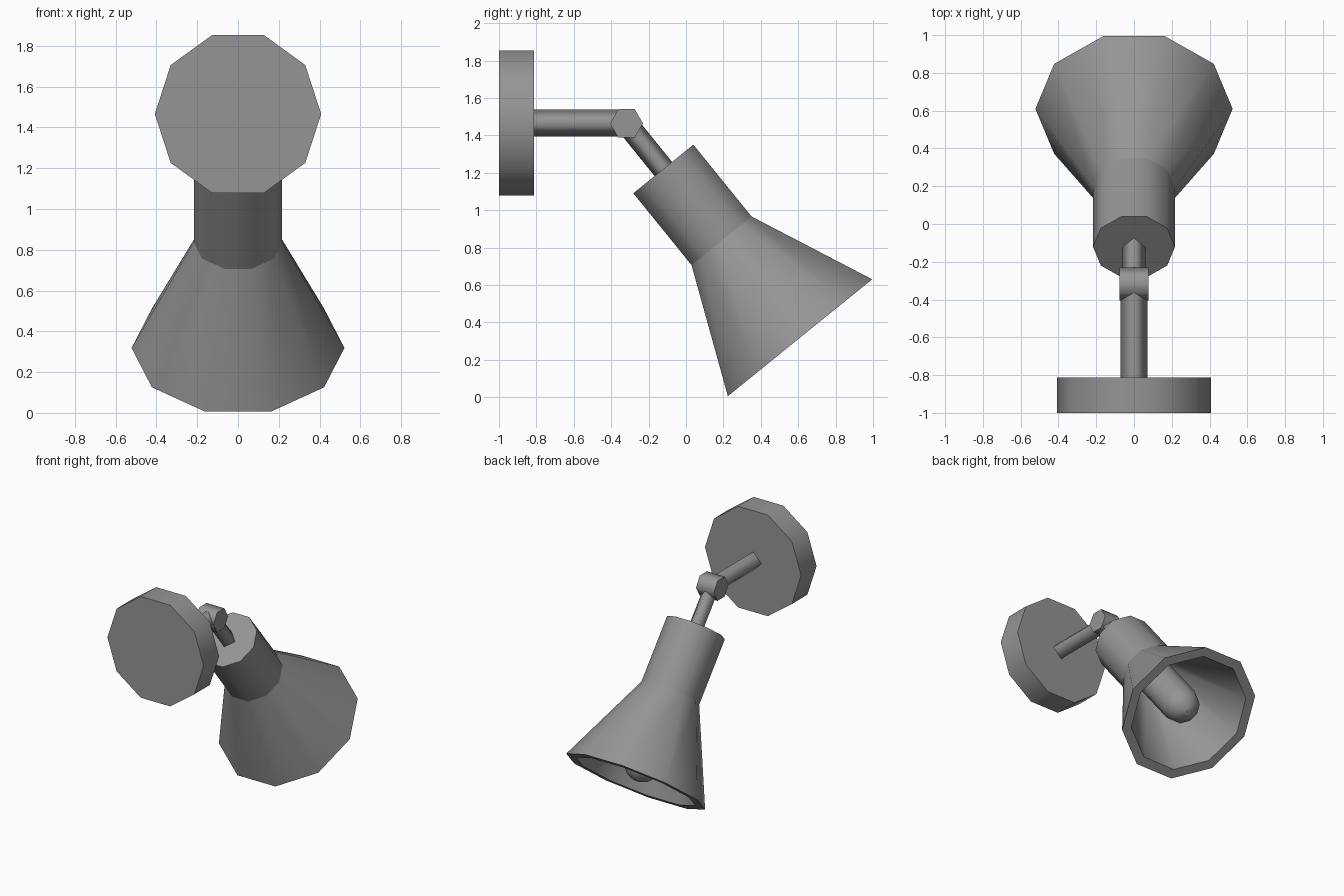
import bpy, bmesh
from math import pi, sin, cos, radians
from mathutils import Matrix, Vector

if "Cube" in bpy.data.objects:
    bpy.data.objects.remove(bpy.data.objects["Cube"], do_unlink=True)

# One grey finish for the whole lamp
GREY = (0.30, 0.30, 0.30, 1)
grey = bpy.data.materials.new("grey_metal")
grey.use_nodes = True
grey.diffuse_color = GREY
grey.node_tree.nodes["Principled BSDF"].inputs["Base Color"].default_value = GREY


def lathe(name, profile, sides, matrix, phase=0, sharp_rings=True):
    """Sweep (radius, height) pairs round local z, closing both ends with a cap."""
    bm = bmesh.new()
    rings = [[bm.verts.new((r * cos(phase + 2 * pi * i / sides),
                            r * sin(phase + 2 * pi * i / sides), h))
              for i in range(sides)] for r, h in profile]
    for a, b in zip(rings, rings[1:]):
        for i in range(sides):
            j = (i + 1) % sides
            bm.faces.new((a[i], a[j], b[j], b[i])).smooth = True
    caps = [bm.faces.new(rings[0]), bm.faces.new(rings[-1])]
    if sharp_rings:
        for ring in rings:
            for i in range(sides):
                bm.edges.get((ring[i - 1], ring[i])).smooth = False
    for cap in caps:
        for edge in cap.edges:
            edge.smooth = False
    bmesh.ops.recalc_face_normals(bm, faces=bm.faces)
    mesh = bpy.data.meshes.new(name)
    bm.to_mesh(mesh)
    bm.free()
    mesh.materials.append(grey)
    obj = bpy.data.objects.new(name, mesh)
    obj.matrix_world = matrix
    bpy.context.collection.objects.link(obj)
    return obj


def tube(name, radius, start, end, sides, matrix, phase=0):
    return lathe(name, [(radius, start), (radius, end)], sides, matrix, phase)


# Frames: wall axis runs along +y, head axis tilts down and forward from the joint
joint = Matrix.Translation((0, -0.318, 1.464))
wall = Matrix.Translation((0, -1, 1.466)) @ Matrix.Rotation(-pi / 2, 4, 'X')
head = joint @ Matrix.Rotation(radians(-141), 4, 'X')
across = joint @ Matrix.Rotation(pi / 2, 4, 'Y')

# Wall mount, arms and swivel
tube("wall_plate", 0.408, 0, 0.188, 10, wall)
tube("wall_arm", 0.072, 0.18, 0.68, 4, wall)
tube("swivel_joint", 0.088, -0.076, 0.076, 6, across, pi / 6)
tube("head_arm", 0.06, 0, 0.33, 4, head)

# Shade: neck, flared cone, thick rim and hollow inside
lathe("lamp_shade", [(0.217, 0.313), (0.217, 0.807), (0.522, 1.474),
                     (0.45, 1.474), (0.15, 0.82), (0.15, 0.4)], 10, head)

# Bulb: straight stem with a rounded tip
R, TOP = 0.138, 1.33
dome = [(R * cos(radians(a)), TOP + R * sin(radians(a))) for a in (0, 28, 55, 80)]
lathe("bulb", [(R, 0.45)] + dome, 10, head, sharp_rings=False)
